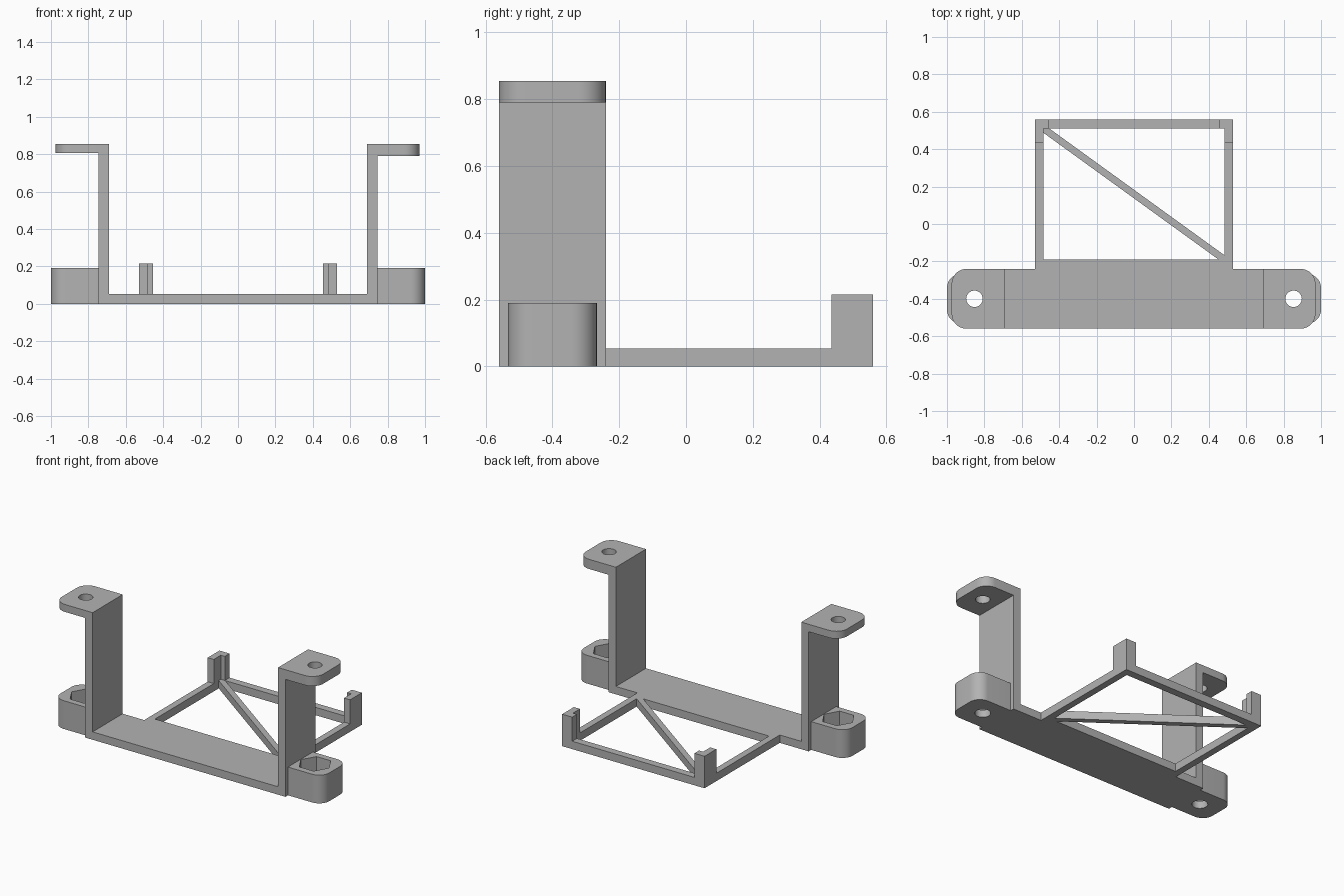
import bpy
import bmesh
from math import pi, cos, sin, radians
from mathutils import Matrix, Vector

if "Cube" in bpy.data.objects:
    bpy.data.objects.remove(bpy.data.objects["Cube"], do_unlink=True)

grey = bpy.data.materials.new("plain grey")
grey.use_nodes = True
grey.diffuse_color = (0.45, 0.45, 0.45, 1)
grey.node_tree.nodes["Principled BSDF"].inputs["Base Color"].default_value = grey.diffuse_color

FRONT, BACK = -0.56, -0.24      # depth of the bracket
MID = (FRONT + BACK) / 2
T = 0.053                       # plate thickness
HOLE_X = 0.853


def prism(name, outline, start, end, axis="Z"):
    """Extrude a closed outline along Z, or an x-z outline along Y."""
    bm = bmesh.new()
    place = (lambda a, b: (a, b, start)) if axis == "Z" else (lambda a, b: (a, start, b))
    face = bm.faces.new([bm.verts.new(place(a, b)) for a, b in outline])
    new = bmesh.ops.extrude_face_region(bm, geom=[face])["geom"]
    step = Vector((0, 0, end - start)) if axis == "Z" else Vector((0, end - start, 0))
    bmesh.ops.translate(bm, vec=step, verts=[g for g in new if isinstance(g, bmesh.types.BMVert)])
    bmesh.ops.recalc_face_normals(bm, faces=bm.faces)
    mesh = bpy.data.meshes.new(name)
    bm.to_mesh(mesh)
    bm.free()
    mesh.materials.append(grey)
    obj = bpy.data.objects.new(name, mesh)
    bpy.context.collection.objects.link(obj)
    return obj


def rect(x0, x1, y0, y1):
    return [(x0, y0), (x1, y0), (x1, y1), (x0, y1)]


def ring(x, y, r, sides):
    return [(x + r * cos(2 * pi * i / sides), y + r * sin(2 * pi * i / sides)) for i in range(sides)]


def rounded_end(side, inner, outer, half, r, steps=10):
    """Plate outline, square at the wall and rounded at its outer corners."""
    pts = [(inner, MID - half)]
    for sign in (-1, 1):
        for i in range(steps + 1):
            a = pi / 2 * (i / steps if sign > 0 else i / steps - 1)
            pts.append((outer - r + r * cos(a), MID + sign * (half - r) + r * sin(a)))
    pts.append((inner, MID + half))
    return [(side * x, y) for x, y in pts]


def cut(obj, outline, z0, z1):
    cutter = prism("cutter", outline, z0, z1)
    mod = obj.modifiers.new("cut", "BOOLEAN")
    mod.operation = "DIFFERENCE"
    mod.solver = "EXACT"
    mod.object = cutter
    bpy.context.view_layer.objects.active = obj
    bpy.ops.object.modifier_apply(modifier=mod.name)
    bpy.data.objects.remove(cutter, do_unlink=True)


def smooth(obj):
    bpy.ops.object.select_all(action="DESELECT")
    obj.select_set(True)
    bpy.context.view_layer.objects.active = obj
    bpy.ops.object.shade_smooth_by_angle(angle=radians(30))


# Base plate and two upright walls as one U profile
wall_in, wall_out, top = 0.69, 0.745, 0.855
half_u = [(wall_out, 0), (wall_out, top), (wall_in, top), (wall_in, T)]
prism("base_and_walls", half_u + [(-x, z) for x, z in reversed(half_u)], FRONT, BACK, "Y")

for side, label, reach, thick in ((1, "left", 0.97, 0.065), (-1, "right", 0.975, 0.05)):
    # Upper mounting tab with screw hole
    tab = prism(label + "_upper_tab", rounded_end(side, wall_out, reach, 0.16, 0.08), top - thick, top)
    cut(tab, ring(side * HOLE_X, MID, 0.044, 32), 0.7, 0.9)
    smooth(tab)

    # Lower lug with hexagonal nut pocket and screw hole
    lug = prism(label + "_lower_lug", rounded_end(side, wall_out, 1.0, 0.133, 0.075), 0, 0.19)
    cut(lug, ring(side * HOLE_X, MID, 0.105, 6), 0.05, 0.25)
    cut(lug, ring(side * HOLE_X, MID, 0.048, 32), -0.1, 0.1)
    smooth(lug)

    # L-shaped corner post
    post = [(0.53, 0.56), (0.455, 0.56), (0.455, 0.51), (0.485, 0.51), (0.485, 0.435), (0.53, 0.435)]
    prism(label + "_corner_post", [(side * x, y) for x, y in post], T, 0.215)

# Rear frame: three-sided rail, front strip and diagonal brace
half_rail = [(0.53, BACK), (0.53, 0.56)]
half_inner = [(0.485, BACK), (0.485, 0.51)]
rail = half_rail + [(-x, y) for x, y in reversed(half_rail)]
rail += [(-x, y) for x, y in half_inner] + list(reversed(half_inner))
prism("frame_rail", rail, 0, T)
prism("frame_front_strip", rect(-0.485, 0.485, BACK, -0.19), 0, T)
prism("diagonal_brace", [(-0.485, 0.51), (-0.485, 0.488), (0.452, -0.19),
                         (0.485, -0.19), (0.485, -0.168), (-0.452, 0.51)], 0, T)
